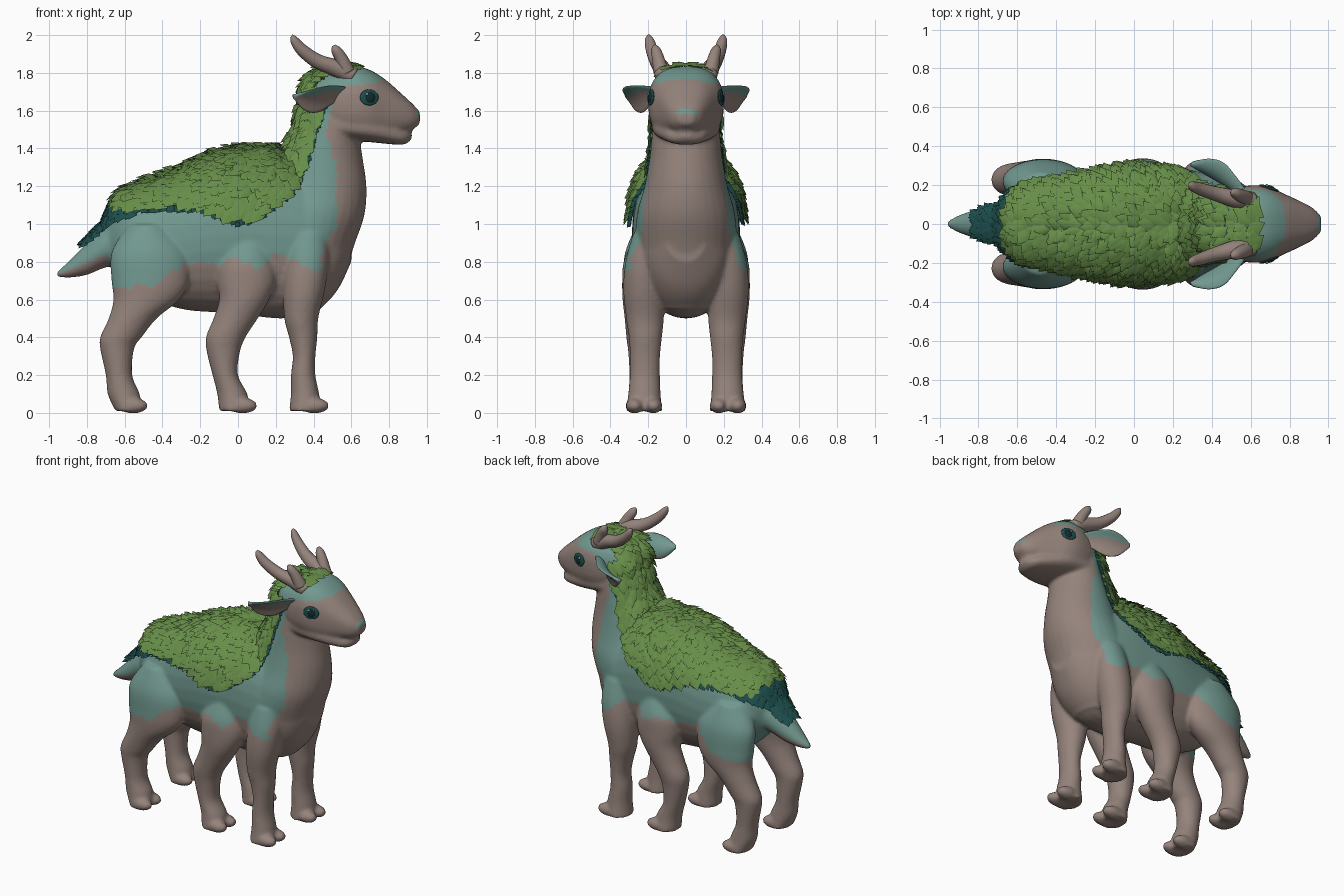
import bpy, bmesh, math, random
from mathutils import Vector, noise
from mathutils.bvhtree import BVHTree

if "Cube" in bpy.data.objects:
    bpy.data.objects.remove(bpy.data.objects["Cube"])
random.seed(4)

def material(name, rgb):
    m = bpy.data.materials.new(name)
    m.diffuse_color = (*rgb, 1)
    m.use_nodes = True
    m.node_tree.nodes["Principled BSDF"].inputs["Base Color"].default_value = m.diffuse_color
    return m
HIDE = material("brown hide", (0.30, 0.228, 0.2))
TEAL = material("teal coat", (0.165, 0.315, 0.275))
MOSS = material("moss green", (0.135, 0.27, 0.066))
DARK = material("dark teal", (0.012, 0.075, 0.072))
BLACK = material("pupil black", (0.006, 0.025, 0.027))

def interp(x, pts):  # piecewise linear lookup
    for (a, p), (b, q) in zip(pts, pts[1:]):
        if x <= b:
            return p + (q - p) * max(0, (x - a) / (b - a))
    return pts[-1][1]

def spline(rows, steps=6):  # smooth interpolation through rows of numbers
    out = []
    for i in range(len(rows) - 1):
        near = [rows[max(0, min(len(rows) - 1, i + k))] for k in (-1, 0, 1, 2)]
        for t in (s / steps for s in range(steps)):
            out.append([b + .5 * t * (c - a + t * (2*a - 5*b + 4*c - d + t * (3*(b - c) + d - a)))
                        for a, b, c, d in zip(*near)])
    return out + [list(rows[-1])]

def skin(bm, rings):  # closed tube through rings of points
    rings = [[bm.verts.new(p) for p in r] for r in rings]
    n = len(rings[0])
    for a, b in zip(rings, rings[1:]):
        for i in range(n):
            bm.faces.new((a[i], a[(i + 1) % n], b[(i + 1) % n], b[i]))
    bm.faces.new(rings[0][::-1])
    bm.faces.new(rings[-1])

def oval(power=1.0, n=32):
    f = lambda v: math.copysign(abs(v) ** power, v)
    return [(f(math.cos(math.tau * i / n)), f(math.sin(math.tau * i / n))) for i in range(n)]

def loft_x(bm, rows, power=1.0):  # rows: x, bottom, top, half width
    skin(bm, [[(x, w * c, (a + b) / 2 + (b - a) / 2 * s) for c, s in oval(power)] for x, a, b, w in spline(rows)])

def loft_z(bm, rows, side=1):  # rows: z, back, front, centre y, half width
    skin(bm, [[((a + b) / 2 + (b - a) / 2 * c, side * (y + w * s), z) for c, s in oval()]
              for z, a, b, y, w in spline(rows)])

def ball(bm, place, mat=0):
    vs = bmesh.ops.create_uvsphere(bm, u_segments=18, v_segments=10, radius=1)["verts"]
    for v in vs:
        v.co = place(*v.co)
    for f in {f for v in vs for f in v.link_faces}:
        f.material_index = mat

def finish(bm, name, mats, mirror=False):
    for f in bm.faces:
        f.smooth = True
    me = bpy.data.meshes.new(name)
    bm.to_mesh(me)
    for m in mats:
        me.materials.append(m)
    ob = bpy.data.objects.new(name, me)
    bpy.context.collection.objects.link(ob)
    if mirror:
        ob.modifiers.new("mirror", "MIRROR").use_axis = (False, True, False)
    return ob

# Trunk, tail, neck, head and jaw
bm = bmesh.new()
loft_x(bm, [(-.69, .80, 1.03, .10), (-.62, .72, 1.15, .17), (-.5, .62, 1.2, .23), (-.3, .55, 1.27, .265),
            (-.1, .53, 1.36, .285), (.1, .51, 1.385, .285), (.25, .5, 1.37, .28), (.4, .53, 1.29, .26),
            (.52, .64, 1.2, .2), (.6, .8, 1.1, .11)], .95)
loft_x(bm, [(-.96, .72, .745, .015), (-.9, .715, .80, .045), (-.8, .73, .9, .08), (-.7, .77, 1.0, .11),
            (-.55, .8, 1.1, .14)])
loft_z(bm, [(.55, .2, .44, 0, .14), (.7, .2, .55, 0, .21), (.9, .1, .62, 0, .262), (1.05, .12, .67, 0, .26),
            (1.2, .19, .68, 0, .22), (1.35, .25, .66, 0, .193), (1.5, .325, .635, 0, .178), (1.68, .365, .6, 0, .16)])
loft_x(bm, [(.37, 1.6, 1.73, .09), (.43, 1.52, 1.785, .15), (.52, 1.46, 1.82, .185), (.62, 1.44, 1.835, .2),
            (.70, 1.44, 1.815, .188), (.78, 1.445, 1.765, .152), (.86, 1.475, 1.695, .115),
            (.92, 1.497, 1.64, .082), (.963, 1.53, 1.595, .04)], .8)
loft_x(bm, [(.5, 1.45, 1.6, .175), (.68, 1.435, 1.58, .178), (.84, 1.42, 1.52, .115), (.89, 1.425, 1.495, .078),
            (.92, 1.45, 1.483, .03)], .85)
# Three pairs of legs with cloven feet
FRONT = [(.95, .26, .48, .18, .1), (.8, .25, .48, .213, .108), (.65, .24, .46, .222, .11), (.5, .245, .425, .217, .1),
         (.4, .27, .42, .215, .088), (.3, .29, .41, .217, .08), (.2, .28, .41, .218, .08), (.1, .28, .43, .22, .086),
         (.01, .27, .44, .222, .097)]
MIDDLE = [(.92, -.04, .16, .18, .1), (.8, -.1, .19, .22, .11), (.7, -.11, .2, .23, .108), (.6, -.1, .165, .233, .103),
          (.5, -.13, .105, .23, .095), (.4, -.17, .04, .23, .086), (.32, -.165, .01, .226, .08),
          (.2, -.135, .0, .222, .078), (.1, -.11, .05, .222, .084), (.01, -.1, .06, .224, .095)]
REAR = [(1.0, -.58, -.38, .16, .1), (.85, -.67, -.27, .212, .11), (.7, -.67, -.26, .225, .11), (.6, -.66, -.31, .23, .103),
        (.5, -.685, -.43, .23, .093), (.4, -.73, -.51, .228, .085), (.34, -.73, -.55, .226, .079),
        (.2, -.7, -.56, .222, .077), (.1, -.69, -.52, .222, .084), (.01, -.65, -.51, .224, .095)]
for side in (-1, 1):
    for leg, toe in ((FRONT, .405), (MIDDLE, .025), (REAR, -.555)):
        loft_z(bm, leg, side)
        for dy in (-.05, .05):
            ball(bm, lambda x, y, z: (toe + .08 * x, side * (leg[-1][3] + dy) + .048 * y, .038 + .041 * z))
bmesh.ops.recalc_face_normals(bm, faces=bm.faces)
# Fuse everything into one smooth skin
body = finish(bm, "body", [HIDE, TEAL])
rm = body.modifiers.new("fuse", "REMESH")
rm.mode, rm.voxel_size = "VOXEL", .0115
sm = body.modifiers.new("soften", "SMOOTH")
sm.factor, sm.iterations = .5, 7
fused = bpy.data.meshes.new_from_object(body.evaluated_get(bpy.context.evaluated_depsgraph_get()))
body.modifiers.clear()
body.data = fused
fused.materials.clear()
for m in (HIDE, TEAL):
    fused.materials.append(m)
# Coat pattern: teal saddle, brow, tail top and nose spot
LOW = [(-.66, .66), (-.45, .66), (-.38, .72), (-.28, .8), (-.1, .79), (0, .81), (.1, .77), (.2, .83),
       (.3, .82), (.38, .75), (.45, .77), (.5, .9)]
THROAT = [(.75, .47), (.86, .46), (.95, .49), (1.1, .54), (1.25, .51), (1.45, .49)]
BROW = [(.47, 1.5), (.51, 1.68), (.58, 1.73), (.72, 1.75), (.77, 1.757), (.80, 1.8)]

def is_teal(c):
    x, y, z = c
    j = .03 * noise.noise(Vector((x * 9, y * 9, z * 5))) + .028 * noise.noise(Vector((x * 24, y * 10, z * 24)))
    if x < -.69:
        return z > interp(x, [(-.95, .735), (-.69, .84)])
    if z > 1.45 and x > .47:
        return z > interp(x, BROW) + j * .4 or (x > .945 and z > 1.578)
    return x < interp(z, THROAT) + j and z > interp(x, LOW) + j
for p in fused.polygons:
    p.use_smooth = True
    p.material_index = int(is_teal(p.center))
# Moss blanket: a raised shell over the back and nape
EDGE = [(-.7, 1.12), (-.6, 1.07), (-.4, 1.08), (-.2, 1.08), (0, 1.01), (.1, 1.03), (.2, 1.09), (.3, 1.18),
        (.37, 1.32), (.42, 1.5), (.46, 1.62), (.48, 1.75)]

def moss_depth(c):  # height above the blanket's lower edge
    x, y, z = c
    if x < -.64 or (z > 1.7 and abs(y) > .125):
        return -1
    if x > .47:
        return z - 1.795 if x < .64 and abs(y) < .11 else -1
    return z - interp(x, EDGE)
bm = bmesh.new()
bm.from_mesh(fused)
bm.normal_update()
mids = [(f, f.calc_center_median()) for f in bm.faces]
bmesh.ops.delete(bm, geom=[f for f, c in mids if moss_depth(c) < .012 or c.x > .47], context="FACES")
for v, n in [(v, v.normal.copy()) for v in bm.verts]:
    v.co += n * (.028 + .016 * noise.noise(v.co * 14))
for f in bm.faces:
    f.material_index = 0
sol = finish(bm, "moss_blanket", [MOSS]).modifiers.new("thickness", "SOLIDIFY")
sol.thickness, sol.offset = .024, -1

def leaf(bm, c, n, size, lift, tip, mat):  # one ridged scale lying along the surface
    flow = Vector((-.6, .35 * math.copysign(1, c.y), -1)) + Vector([random.uniform(-.3, .3) for _ in range(3)])
    d = (flow - n * flow.dot(n)).normalized()
    pts = [(-.5, 0, 0), (.1, -.5, .004), (.1, .5, .004), (.05, 0, tip * .85), (.75, 0, tip)]
    r, a, b, m, t = [bm.verts.new(c + d * u * size + n.cross(d) * w * size + n * (lift + h)) for u, w, h in pts]
    for tri in ((r, a, m), (r, m, b), (a, t, m), (b, m, t)):
        bm.faces.new(tri).material_index = mat
# Scales over the moss, with a thin dark fringe and a dark rump patch
bm = bmesh.new()
faces = [(p.center.copy(), p.normal.copy()) for p in fused.polygons]
random.shuffle(faces)
used = set()
for c, n in faces:
    depth = moss_depth(c)
    rump = -.80 < c.x < -.5 and c.z > interp(c.x, [(-.80, .875), (-.66, 1.01), (-.5, 1.07)])
    green = depth >= .012
    key = (green, *(round(k / (.037 if green else .028)) for k in c))
    if key in used or not (rump or depth > -.01):
        continue
    used.add(key)
    if green:
        tip = random.uniform(.018, .042) * (.5 + .5 * min(1, depth / .15))
        leaf(bm, c, n, random.uniform(.06, .09), .005 if c.x > .47 else .024, tip, 0)
    else:
        leaf(bm, c, n, .06 if rump else .036, .012 if rump else .004, .024, 1)
finish(bm, "moss_scales", [MOSS, DARK])
# Ears: dished leaf shapes, teal behind and along the upper half, brown inside
bm = bmesh.new()
axis, face = Vector((-.24, .15, -.03)).normalized(), Vector((.46, .66, -.55)).normalized()
wide = axis.cross(face).normalized()
wide *= math.copysign(1, wide.z)
EAR = [(.57, .14, 1.705, .03), (.5, .20, 1.695, .06), (.43, .25, 1.677, .084), (.36, .285, 1.668, .067),
       (.295, .31, 1.675, .012)]
skin(bm, [[Vector((x, y, z)) + wide * w * c + face * (.014 * s + w * .35 * c * c) for c, s in oval(n=20)]
          for x, y, z, w in spline(EAR)])
bmesh.ops.recalc_face_normals(bm, faces=bm.faces)
for f in bm.faces:
    c = f.calc_center_median()
    high = c.z - interp(c.x, [(e[0], e[2]) for e in EAR[::-1]])
    f.material_index = int(high > .005 or (f.normal.dot(face) < 0 and high > -.05))
finish(bm, "ears", [HIDE, TEAL], mirror=True)
# Horns with a short upright prong
bm = bmesh.new()
for path in ([(.61, .12, 1.78, .045), (.52, .13, 1.825, .047), (.42, .155, 1.862, .039), (.34, .18, 1.92, .033),
              (.297, .193, 1.97, .025), (.282, .197, 1.995, .01)],
             [(.58, .13, 1.80, .042), (.55, .145, 1.87, .034), (.52, .158, 1.92, .027), (.506, .163, 1.945, .01)]):
    u = (Vector(path[-1][:3]) - Vector(path[0][:3])).cross(Vector((0, 1, 0))).normalized()
    skin(bm, [[Vector((x, y + r * s, z)) + u * r * c for c, s in oval(n=16)] for x, y, z, r in spline(path)])
bmesh.ops.recalc_face_normals(bm, faces=bm.faces)
finish(bm, "horns", [HIDE], mirror=True)
# Eyes: thin lenses seated on the head
bvh = BVHTree.FromPolygons([v.co for v in fused.vertices], [list(p.vertices) for p in fused.polygons])
bm = bmesh.new()
hit, normal = bvh.ray_cast(Vector((.695, 1, 1.67)), Vector((0, -1, 0)))[:2]
across = normal.cross(Vector((0, 0, 1))).normalized()
up = across.cross(normal)
for mat, a, b, rx, ry, out in ((0, 0, 0, .052, .043, -.001), (1, .004, 0, .026, .029, .004),
                               (2, -.014, .017, .009, .008, .007)):
    ball(bm, lambda x, y, z: hit + across * (a + rx * x) + up * (b + ry * y) + normal * (out + .009 * z), mat)
finish(bm, "eyes", [DARK, BLACK, TEAL], mirror=True)
